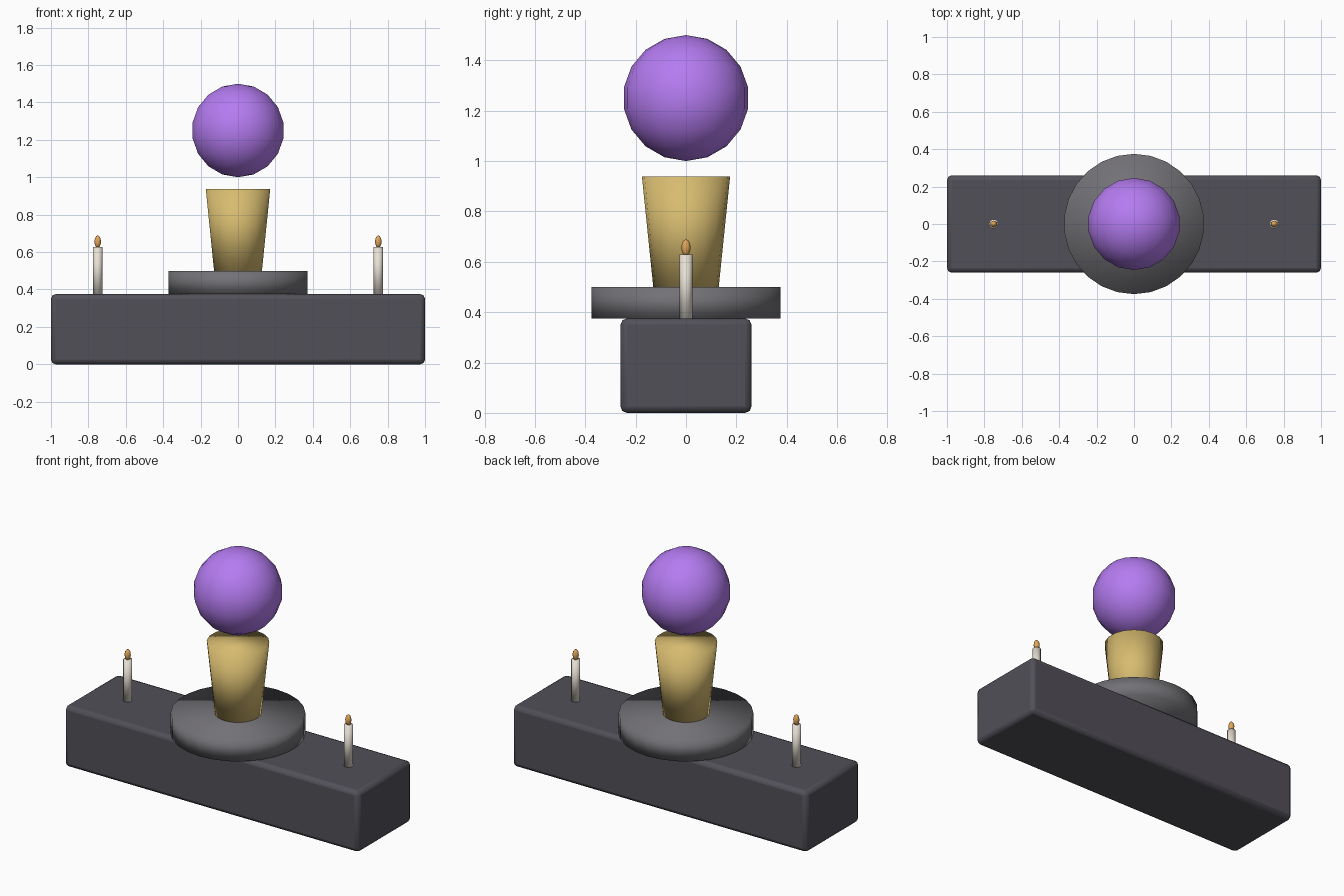
import bpy

if "Cube" in bpy.data.objects:
    bpy.data.objects.remove(bpy.data.objects["Cube"])


def material(name, rgb):
    m = bpy.data.materials.new(name)
    m.diffuse_color = (*rgb, 1)
    m.use_nodes = True
    m.node_tree.nodes["Principled BSDF"].inputs["Base Color"].default_value = m.diffuse_color
    return m


DARK = material("dark_stone", (0.085, 0.08, 0.098))
STONE = material("grey_stone", (0.17, 0.165, 0.18))
GOLD = material("gold", (0.68, 0.50, 0.16))
PURPLE = material("purple_crystal", (0.46, 0.20, 0.88))
WAX = material("wax", (0.80, 0.75, 0.66))
FIRE = material("fire", (0.75, 0.38, 0.10))


def finish(name, mat):
    ob = bpy.context.object
    ob.name = name
    ob.data.materials.append(mat)
    bpy.ops.object.shade_smooth()
    return ob


def tapered(name, x, z0, z1, r0, r1, sides, mat):
    bpy.ops.mesh.primitive_cone_add(vertices=sides, radius1=r0, radius2=r1,
                                    depth=z1 - z0, location=(x, 0, (z0 + z1) / 2))
    return finish(name, mat)


def ball(name, x, z, r, rz, segments, rings, mat):
    bpy.ops.mesh.primitive_uv_sphere_add(segments=segments, ring_count=rings,
                                         radius=1, location=(x, 0, z))
    bpy.context.object.scale = (r, r, rz)
    bpy.ops.object.transform_apply(location=False, rotation=False)
    return finish(name, mat)


# Bevelled altar slab
bpy.ops.mesh.primitive_cube_add(size=1, location=(0, 0, 0.1875))
bpy.context.object.scale = (2, 0.52, 0.375)
bpy.ops.object.transform_apply(location=False, rotation=False)
slab = finish("altar_slab", DARK)
bevel = slab.modifiers.new("bevel", 'BEVEL')
bevel.width = 0.025
bevel.segments = 2
bpy.ops.object.shade_smooth_by_angle()

# Round plinth, flared pedestal and floating orb
tapered("plinth", 0, 0.375, 0.5, 0.375, 0.375, 26, STONE)
tapered("pedestal", 0, 0.5, 0.938, 0.13, 0.175, 18, GOLD)
ball("orb", 0, 1.25, 0.25, 0.25, 18, 9, PURPLE)

# Candle with flame at each end
for side, x in (("left", -0.75), ("right", 0.75)):
    tapered(f"{side}_candle", x, 0.375, 0.628, 0.025, 0.025, 12, WAX)
    ball(f"{side}_flame", x, 0.656, 0.018, 0.033, 10, 8, FIRE)
